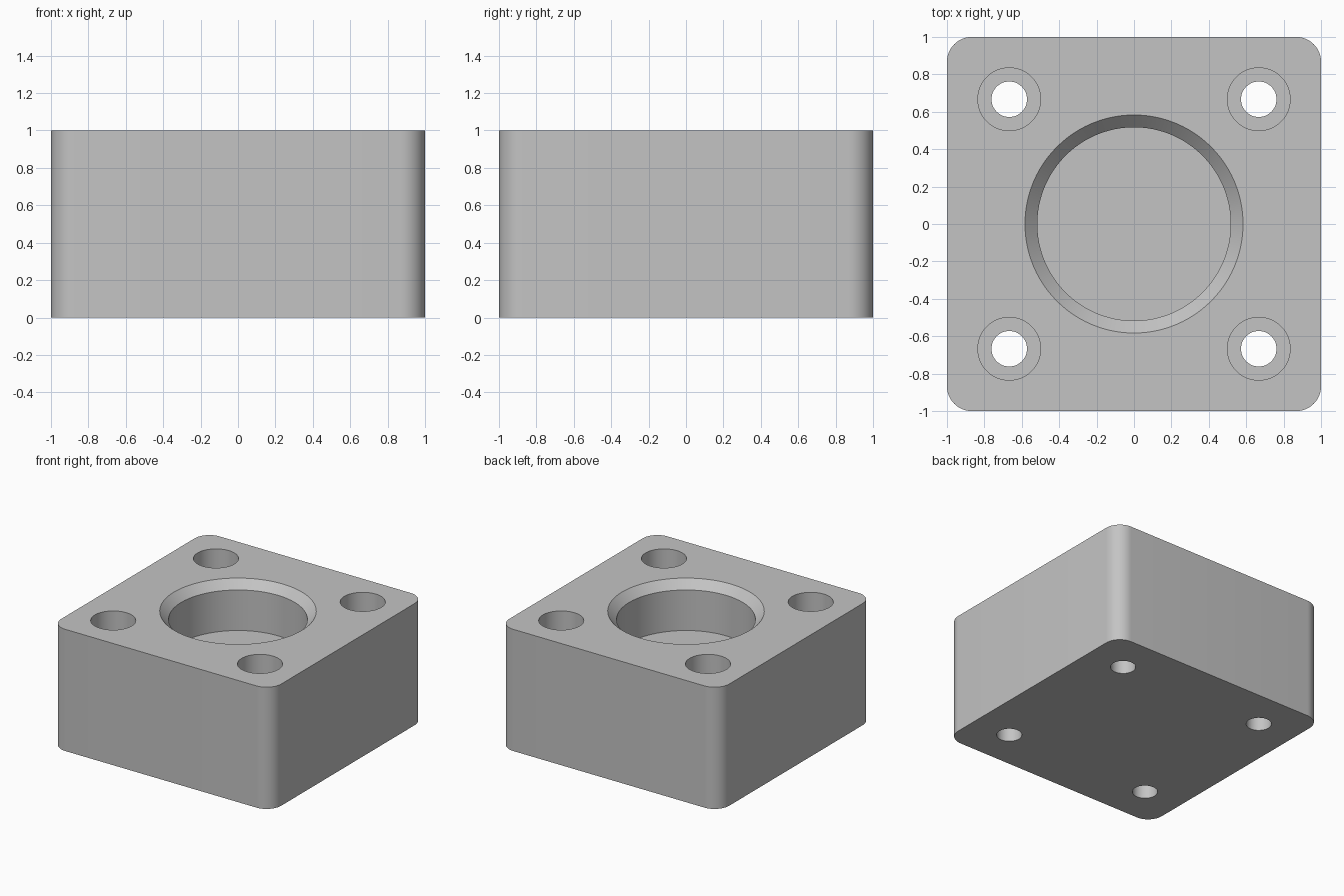
import bpy, bmesh, math

if "Cube" in bpy.data.objects:
    bpy.data.objects.remove(bpy.data.objects["Cube"])

SIDE, HEIGHT, CORNER = 1.0, 1.0, 0.133   # half width, height, corner radius

grey = bpy.data.materials.new("light_grey")
grey.diffuse_color = (0.55, 0.55, 0.55, 1)
grey.use_nodes = True
grey.node_tree.nodes["Principled BSDF"].inputs["Base Color"].default_value = grey.diffuse_color


def stack(name, rings):
    """Solid from stacked closed rings of points, capped at both ends."""
    bm = bmesh.new()
    loops = [[bm.verts.new(p) for p in ring] for ring in rings]
    n = len(loops[0])
    for a, b in zip(loops, loops[1:]):
        for i in range(n):
            j = (i + 1) % n
            bm.faces.new((a[i], a[j], b[j], b[i]))
    bm.faces.new(loops[0][::-1])
    bm.faces.new(loops[-1])
    bmesh.ops.recalc_face_normals(bm, faces=bm.faces)
    mesh = bpy.data.meshes.new(name)
    bm.to_mesh(mesh)
    bm.free()
    mesh.materials.append(grey)
    obj = bpy.data.objects.new(name, mesh)
    bpy.context.collection.objects.link(obj)
    return obj


def circle(x, y, z, r, n):
    return [(x + r * math.cos(2 * math.pi * i / n),
             y + r * math.sin(2 * math.pi * i / n), z) for i in range(n)]


def rounded_square(z, steps=12):
    c = SIDE - CORNER
    pts = []
    for k, (sx, sy) in enumerate([(1, 1), (-1, 1), (-1, -1), (1, -1)]):
        for i in range(steps + 1):
            a = math.pi / 2 * (k + i / steps)
            pts.append((sx * c + CORNER * math.cos(a),
                        sy * c + CORNER * math.sin(a), z))
    return pts


# Block with rounded vertical corners
block = stack("block", [rounded_square(0), rounded_square(HEIGHT)])

# Blind central bore with a 45 degree chamfered mouth
bore = [(0.517, 0.60), (0.517, 0.933), (0.583, HEIGHT), (0.583, 1.1)]
cutters = [stack("bore_cutter", [circle(0, 0, z, r, 96) for r, z in bore])]

# Counterbored through holes in the four corners
hole = [(0.095, -0.1), (0.095, 0.80), (0.168, 0.80), (0.168, 1.1)]
for x in (-0.667, 0.667):
    for y in (-0.667, 0.667):
        cutters.append(stack("screw_hole_cutter",
                             [circle(x, y, z, r, 48) for r, z in hole]))

# Cut everything, then drop the cutters
bpy.context.view_layer.objects.active = block
block.select_set(True)
for cutter in cutters:
    cutter.hide_render = True
    mod = block.modifiers.new("cut", 'BOOLEAN')
    mod.operation = 'DIFFERENCE'
    mod.solver = 'EXACT'
    mod.object = cutter
    bpy.ops.object.modifier_apply(modifier=mod.name)
    bpy.data.objects.remove(cutter)

bpy.ops.object.shade_smooth_by_angle(angle=math.radians(30))
